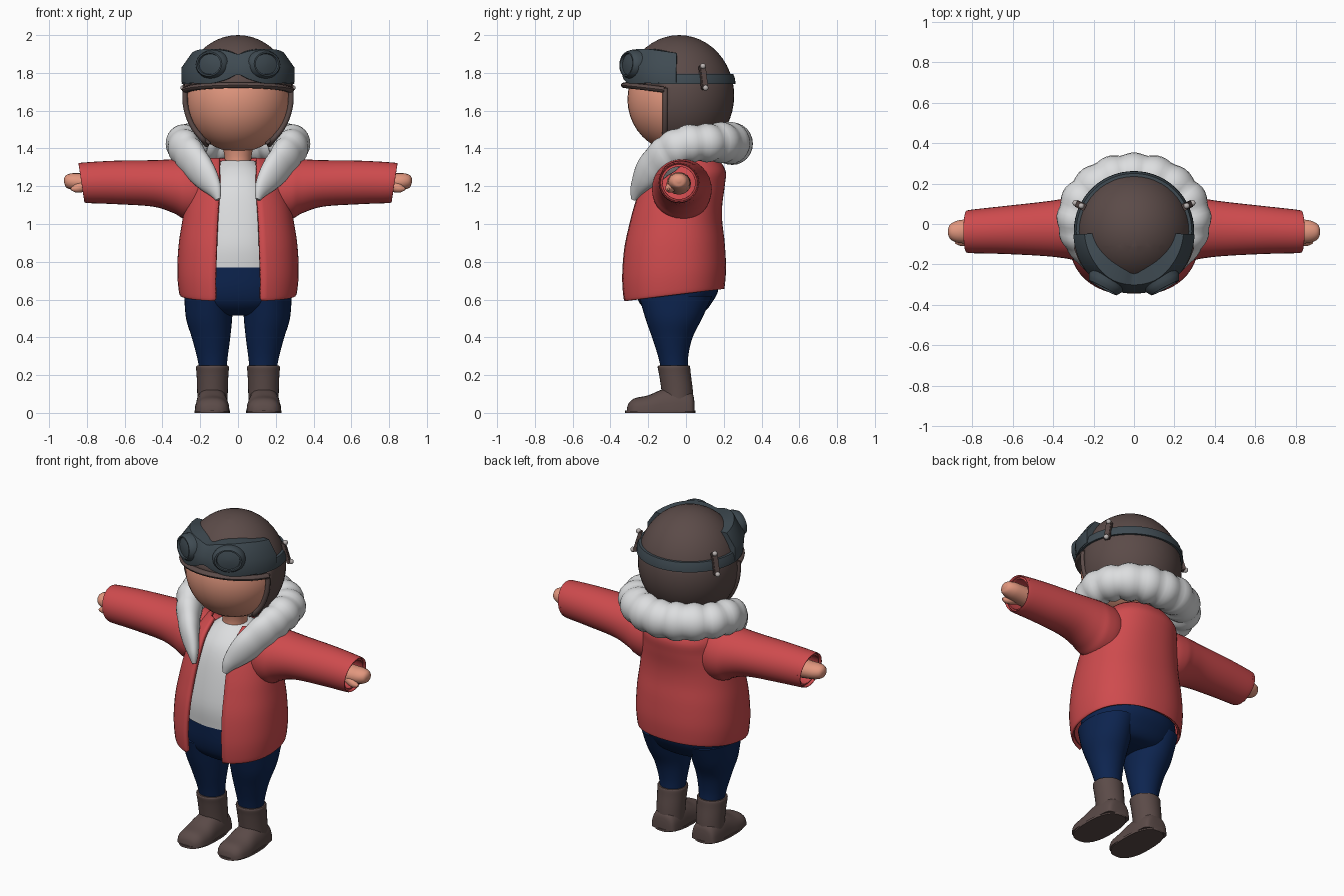
import bpy, bmesh, math
from math import sin, cos, pi, radians, sqrt
from mathutils import Vector, Matrix

if "Cube" in bpy.data.objects:
    bpy.data.objects.remove(bpy.data.objects["Cube"], do_unlink=True)


def material(name, rgb):
    m = bpy.data.materials.new(name)
    m.use_nodes = True
    m.diffuse_color = (*rgb, 1)
    bsdf = m.node_tree.nodes["Principled BSDF"]
    bsdf.inputs["Base Color"].default_value = (*rgb, 1)
    bsdf.inputs["Roughness"].default_value = 0.8
    return m


RED = material("jacket red", (0.62, 0.07, 0.075))
SKIN = material("skin", (0.76, 0.31, 0.21))
BROWN = material("leather brown", (0.105, 0.07, 0.065))
SLATE = material("goggle slate", (0.05, 0.07, 0.085))
NAVY = material("trouser navy", (0.004, 0.018, 0.08))
WHITE = material("off white", (0.72, 0.73, 0.74))
METAL = material("rivet metal", (0.5, 0.46, 0.45))
made = []


def finish(name, bm, mat, mirror=False, thick=0):
    me = bpy.data.meshes.new(name)
    bm.to_mesh(me)
    bm.free()
    me.materials.append(mat)
    ob = bpy.data.objects.new(name, me)
    bpy.context.collection.objects.link(ob)
    if thick:
        s = ob.modifiers.new("thickness", 'SOLIDIFY')
        s.thickness, s.offset = thick, -1
    if mirror:
        ob.modifiers.new("mirror", 'MIRROR').use_mirror_merge = False
    made.append(ob)
    return ob


def spline(keys, steps=5):
    """Smooth interpolation through a few key tuples."""
    k = [keys[0]] + list(keys) + [keys[-1]]
    out = []
    for i in range(1, len(k) - 2):
        for s in range(steps):
            t = s / steps
            out.append(tuple(
                0.5 * (2 * b + (c - a) * t + (2 * a - 5 * b + 4 * c - d) * t * t
                       + (3 * b - a - 3 * c + d) * t ** 3)
                for a, b, c, d in zip(*k[i - 1:i + 3])))
    return out + [tuple(keys[-1])]


def loft(name, rings, mat, closed=True, cap=True, **kw):
    """Skin a list of equal-length point rings."""
    bm = bmesh.new()
    vs = [[bm.verts.new(p) for p in r] for r in rings]
    n = len(rings[0])
    for a, b in zip(vs, vs[1:]):
        for j in range(n if closed else n - 1):
            k = (j + 1) % n
            bm.faces.new((a[j], a[k], b[k], b[j]))
    if cap:
        bm.faces.new(vs[0][::-1])
        bm.faces.new(vs[-1])
        bmesh.ops.recalc_face_normals(bm, faces=bm.faces)
    return finish(name, bm, mat, **kw)


def power(v, p):
    return math.copysign(abs(v) ** p, v)


def level(z, cx, a, front, back, p=1.0, n=32):
    """Horizontal oval ring."""
    cy, b = (front + back) / 2, (back - front) / 2
    return [(cx + a * power(sin(2 * pi * j / n), p), cy - b * power(cos(2 * pi * j / n), p), z)
            for j in range(n)]


def stack(name, keys, mat, p=1.0, **kw):
    """Upright body from keys (z, centre x, half width, front y, back y)."""
    return loft(name, [level(*k, p=p) for k in spline(keys)], mat, **kw)


def sweep(name, keys, mat, ref=(0, 0, 1), n=16, steps=5, puff=None, **kw):
    """Oval tube along keys (x, y, z, sideways radius, upward radius)."""
    pts = spline(keys, steps)
    rings = []
    for i, q in enumerate(pts):
        c = Vector(q[:3])
        t = (Vector(pts[min(i + 1, len(pts) - 1)][:3]) - Vector(pts[max(i - 1, 0)][:3])).normalized()
        u = t.cross(Vector(ref)).normalized()
        v = u.cross(t)
        f = puff(i / (len(pts) - 1)) if puff else 1
        rings.append([c + f * (u * q[3] * cos(2 * pi * j / n) + v * q[4] * sin(2 * pi * j / n))
                      for j in range(n)])
    return loft(name, rings, mat, **kw)


# Head and neck
def ball(centre, radii, seg=40):
    bm = bmesh.new()
    bmesh.ops.create_uvsphere(bm, u_segments=seg, v_segments=seg // 2, radius=1)
    bmesh.ops.transform(bm, verts=bm.verts,
                        matrix=Matrix.Translation(centre) @ Matrix.Diagonal((*radii, 1)))
    return bm


CY, CZ, HR, HZ = -0.036, 1.68, 0.291, 0.32
finish("head", ball((0, CY, 1.66), (0.276, 0.274, 0.28)), SKIN)
stack("neck", [(1.25, 0, 0.08, -0.12, 0.05), (1.34, 0, 0.07, -0.1, 0.04), (1.45, 0, 0.09, -0.12, 0.06)], SKIN)


# Leather helmet with a cut-away face opening
def helmet_radius(z):
    return HR * sqrt(max(0, 1 - ((z - CZ) / HZ) ** 2))


bm = ball((0, CY, CZ), (HR, HR, HZ), 48)
for co, no in (((0, -0.11, 0), (0, 1, 0)), ((0, 0, 1.73), (0, 0, 1)), ((0, 0, 1.42), (0, 0, 1))):
    bmesh.ops.bisect_plane(bm, geom=bm.verts[:] + bm.edges[:] + bm.faces[:], plane_co=co, plane_no=no)
cut = []
for f in bm.faces:
    c = f.calc_center_median()
    if c.z < 1.42 or (c.y < -0.11 and c.z < 1.73):
        cut.append(f)
bmesh.ops.delete(bm, geom=cut, context='FACES')
finish("helmet", bm, BROWN, thick=0.015)


def around(deg, r, z):
    return (r * sin(radians(deg)), CY - r * cos(radians(deg)), z)


sweep("helmet_brim", [(*around(d, 0.287, 1.735 - 0.025 * (d / 75) ** 2), 0.022, 0.016)
                      for d in range(-75, 76, 15)], BROWN, n=10, steps=3)
edge = []
for z in (1.72, 1.65, 1.58, 1.51, 1.45):
    edge.append((sqrt(helmet_radius(z) ** 2 - 0.073 ** 2), -0.11, z, 0.014, 0.014))
edge.append((0.165, -0.06, 1.42, 0.014, 0.014))
sweep("helmet_flap_trim", edge, BROWN, ref=(0, 1, 0), n=10, mirror=True)


# Goggles: strap, wrapped frame and two tilted eyepieces
def band(deg, zlo, zhi, lo, mid, hi):
    rows = [(lo, zlo), (mid, (zlo + zhi) / 2), (hi, zhi),
            (helmet_radius(zhi) - 0.01, zhi), (helmet_radius(zlo) - 0.01, zlo)]
    return [around(deg, r, z) for r, z in rows]


loft("goggle_strap", [band(d, 1.74, 1.795, 0.298, 0.296, 0.286) for d in range(60, 301, 6)], SLATE)
half = [(0, 1.79, 1.90, 0.302, 0.303, 0.265), (12, 1.765, 1.915, 0.3, 0.31, 0.265),
        (28, 1.745, 1.925, 0.3, 0.312, 0.262), (50, 1.745, 1.925, 0.3, 0.308, 0.25),
        (70, 1.748, 1.915, 0.3, 0.303, 0.245), (87, 1.75, 1.905, 0.3, 0.3, 0.245)]
full = [(-h[0], *h[1:]) for h in half[:0:-1]] + half
loft("goggle_frame", [band(*k) for k in spline(full, 4)], SLATE)

axis = Vector((sin(radians(28)), -cos(radians(28)), 0.08)).normalized()
side = axis.cross(Vector((0, 0, 1))).normalized()
up = side.cross(axis)
hub = Vector((0.14, -0.29, 1.845))
profile = [(1.04, -0.06), (1.04, 0.0), (0.96, 0.016), (0.86, 0.03), (0.76, 0.03),
           (0.72, 0.018), (0.4, 0.024), (0.05, 0.026)]
loft("goggle_eyepieces",
     [[hub + axis * d + side * (0.09 * s * cos(2 * pi * j / 28)) + up * (0.075 * s * sin(2 * pi * j / 28))
       for j in range(28)] for s, d in profile], SLATE, mirror=True)

# Strap clips with rivets
out = Vector((0.89, 0.43, 0.28)).normalized()
along = Vector((0, 0, 1)).cross(out).normalized()
rise = out.cross(along)
spot = Vector((0.265, 0.092, 1.775))
frame = Matrix((along, rise, out)).transposed().to_4x4()
bm = bmesh.new()
bmesh.ops.create_cube(bm, size=1, matrix=Matrix.Translation(spot) @ frame @ Matrix.Diagonal((0.036, 0.13, 0.022, 1)))
bmesh.ops.bevel(bm, geom=bm.edges[:], offset=0.004, segments=2, affect='EDGES')
finish("strap_clips", bm, BROWN, mirror=True)
for label, h in (("upper", 0.06), ("lower", -0.06)):
    finish(label + "_rivets", ball(spot + rise * h + out * 0.012, (0.015,) * 3, 14), METAL, mirror=True)

# Jacket body, open down the front, hem higher at the back
GAP, SIDES = 0.11, 48
rings = []
for z, a, front, back, gap in spline([
        (0.59, 0.30, -0.335, 0.2, 0.125), (0.605, 0.312, -0.345, 0.205, 0.122),
        (0.72, 0.322, -0.352, 0.212, 0.122), (0.87, 0.315, -0.34, 0.205, 0.117),
        (1.0, 0.297, -0.312, 0.192, 0.112), (1.1, 0.28, -0.285, 0.192, 0.106),
        (1.2, 0.255, -0.25, 0.205, 0.1), (1.28, 0.235, -0.2, 0.21, 0.1), (1.35, 0.17, -0.12, 0.17, 0.1)]):
    cy, b, p = (front + back) / 2, (back - front) / 2, 0.88
    start = math.asin((gap / a) ** (1 / p))
    ring = []
    for j in range(SIDES + 1):
        t = start + (2 * pi - 2 * start) * j / SIDES
        y = cy - b * power(cos(t), p)
        lift = 0.065 * (y - front) / (back - front) * max(0, (1.1 - z) / 0.5)
        ring.append((a * power(sin(t), p), y, z + lift))
    rings.append(ring)
loft("jacket", rings, RED, closed=False, cap=False, thick=0.022)

# Sleeves: keys (x, y, z, depth radius, height radius)
sleeve = [(0.1, -0.01, 1.19, 0.1, 0.1), (0.2, -0.02, 1.18, 0.15, 0.158), (0.28, -0.022, 1.185, 0.158, 0.16),
          (0.34, -0.022, 1.2, 0.148, 0.143), (0.45, -0.024, 1.215, 0.134, 0.123),
          (0.65, -0.03, 1.22, 0.118, 0.115), (0.81, -0.037, 1.218, 0.107, 0.107), (0.828, -0.037, 1.218, 0.1, 0.1)]
rings = []
for x, cy, cz, ry, rz in spline(sleeve):
    slant = 0.015 * max(0, (x - 0.6) / 0.22)
    rings.append([(x + slant * sin(2 * pi * j / 32), cy + ry * cos(2 * pi * j / 32), cz + rz * sin(2 * pi * j / 32))
                  for j in range(32)])
loft("sleeves", rings, RED, cap=False, thick=0.02, mirror=True)

# Hands
sweep("hands", [(0.7, -0.038, 1.215, 0.065, 0.06), (0.82, -0.037, 1.22, 0.06, 0.05), (0.875, -0.038, 1.225, 0.054, 0.045),
                (0.91, -0.038, 1.228, 0.036, 0.032), (0.921, -0.038, 1.228, 0.008, 0.008)], SKIN, mirror=True)
sweep("thumbs", [(0.78, -0.06, 1.21, 0.03, 0.03), (0.85, -0.085, 1.19, 0.025, 0.025),
                 (0.885, -0.092, 1.185, 0.006, 0.006)], SKIN, mirror=True)

# Puffy fur collar tapering into lapels
lapel = [(0.14, 0.215, 1.43, 0.105, 0.108), (0.25, 0.12, 1.43, 0.105, 0.1), (0.288, 0.0, 1.42, 0.092, 0.1),
         (0.262, -0.1, 1.37, 0.075, 0.1), (0.19, -0.2, 1.275, 0.055, 0.085),
         (0.13, -0.255, 1.19, 0.032, 0.05), (0.105, -0.278, 1.13, 0.012, 0.015)]
path = [(-k[0], *k[1:]) for k in lapel[::-1]] + [(0, 0.245, 1.425, 0.105, 0.108)] + lapel


def puffs(t):
    fade = max(0, 1 - (abs(t - 0.5) / 0.36) ** 4)
    return 1 + fade * (0.13 * abs(sin(pi * (t * 20 + 0.5))) - 0.09)


sweep("fur_collar", path, WHITE, n=24, steps=8, puff=puffs)

# Shirt and trousers
stack("shirt", [(0.77, 0, 0.262, -0.288, 0.14), (0.9, 0, 0.25, -0.292, 0.14), (1.1, 0, 0.23, -0.255, 0.14),
                (1.22, 0, 0.185, -0.215, 0.14), (1.29, 0, 0.14, -0.16, 0.12), (1.335, 0, 0.085, -0.1, 0.06)], WHITE, p=0.9)
stack("trouser_hips", [(0.515, 0, 0.1, -0.14, 0.03), (0.53, 0, 0.19, -0.19, 0.09), (0.58, 0, 0.265, -0.245, 0.135),
                       (0.66, 0, 0.28, -0.272, 0.172), (0.775, 0, 0.26, -0.283, 0.15)], NAVY, p=0.9)
stack("trouser_legs", [(0.22, 0.133, 0.07, -0.13, 0.01), (0.3, 0.136, 0.082, -0.148, 0.012), (0.4, 0.143, 0.102, -0.18, 0.035),
                       (0.5, 0.153, 0.122, -0.215, 0.085), (0.62, 0.155, 0.13, -0.25, 0.14)], NAVY, mirror=True)

# Boots: shaft, foot and sole
stack("boot_shafts", [(0.03, 0.135, 0.08, -0.12, 0.04), (0.12, 0.135, 0.081, -0.13, 0.036), (0.2, 0.135, 0.084, -0.142, 0.026),
                      (0.24, 0.135, 0.087, -0.15, 0.022), (0.25, 0.135, 0.083, -0.146, 0.018)], BROWN, mirror=True)
rings = []
for y, h, rx in spline([(0.045, 0.05, 0.04), (0.03, 0.1, 0.075), (-0.04, 0.13, 0.086), (-0.12, 0.118, 0.088), (-0.2, 0.085, 0.092),
                        (-0.27, 0.07, 0.084), (-0.302, 0.045, 0.06), (-0.313, 0.015, 0.03)]):
    rings.append([(0.137 + rx * power(cos(2 * pi * j / 24), 0.8), y, 0.008 + max(0, h * power(sin(2 * pi * j / 24), 0.8)))
                  for j in range(24)])
loft("boot_feet", rings, BROWN, mirror=True)
loft("boot_soles", [level(z, 0.137, 0.094, -0.322, 0.05, p=0.8) for z in (0, 0.013)], BROWN, mirror=True)

# Smooth shading with crisp edges
bpy.ops.object.select_all(action='DESELECT')
for ob in made:
    ob.select_set(True)
bpy.context.view_layer.objects.active = made[0]
bpy.ops.object.shade_smooth_by_angle(angle=radians(42))
